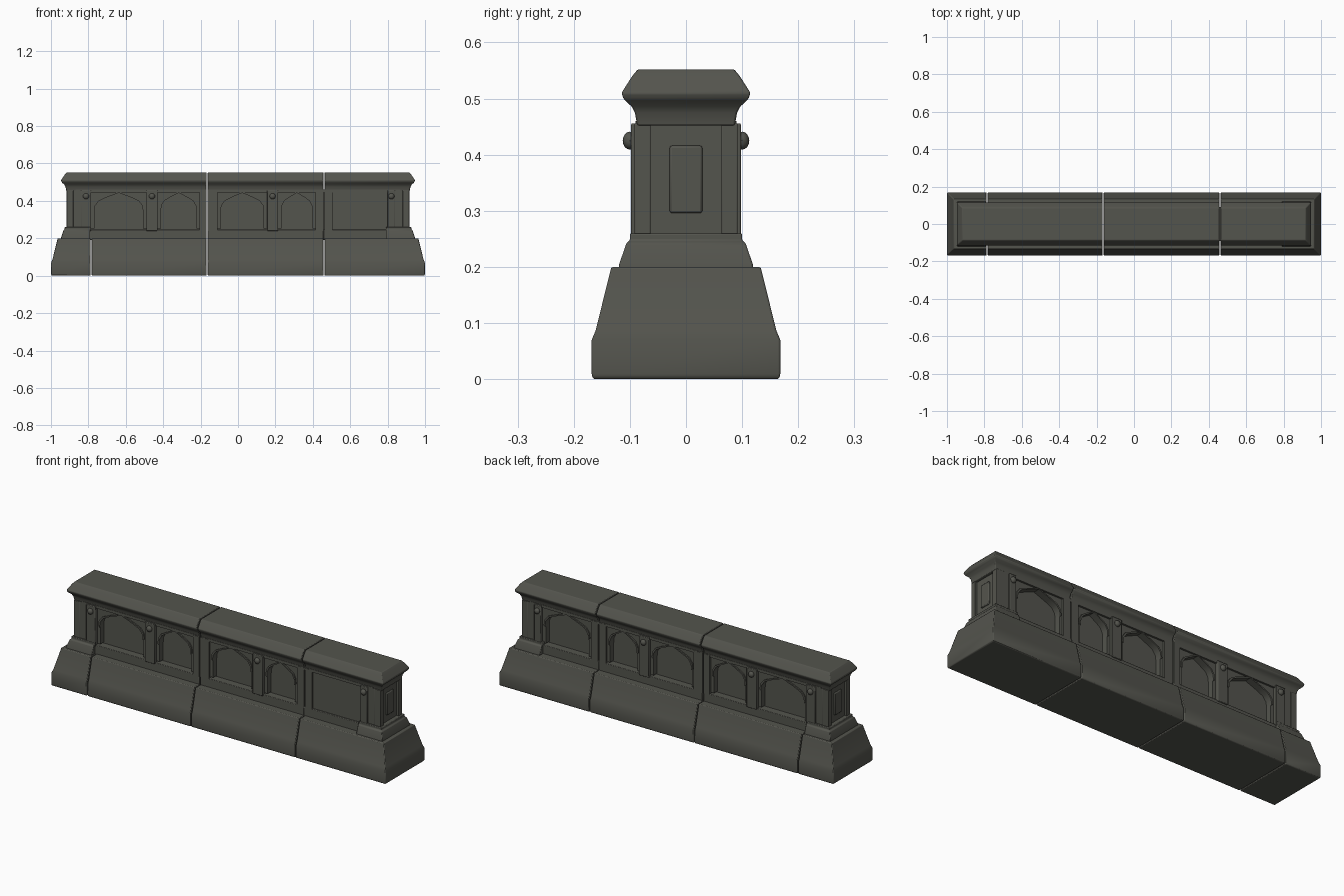
import bpy, bmesh, math

if "Cube" in bpy.data.objects:
    bpy.data.objects.remove(bpy.data.objects["Cube"])

stone = bpy.data.materials.new("dark grey stone")
stone.diffuse_color = (0.088, 0.089, 0.075, 1)
stone.use_nodes = True
stone.node_tree.nodes["Principled BSDF"].inputs["Base Color"].default_value = stone.diffuse_color


def finish(name, bm, bevel=0.0):
    bmesh.ops.recalc_face_normals(bm, faces=bm.faces)
    me = bpy.data.meshes.new(name)
    bm.to_mesh(me)
    bm.free()
    me.materials.append(stone)
    ob = bpy.data.objects.new(name, me)
    bpy.context.collection.objects.link(ob)
    if bevel:
        m = ob.modifiers.new("soft edges", 'BEVEL')
        m.width, m.segments, m.limit_method = bevel, 2, 'ANGLE'
        m.angle_limit = math.radians(25)
    bpy.ops.object.select_all(action='DESELECT')
    bpy.context.view_layer.objects.active = ob
    ob.select_set(True)
    bpy.ops.object.shade_smooth_by_angle(angle=math.radians(35))
    return ob


def stack(name, rings, bevel=0.004):
    """Stacked rectangles: (z, x left, x right, half depth)."""
    bm = bmesh.new()
    loops = [[bm.verts.new(p) for p in ((a, -h, z), (b, -h, z), (b, h, z), (a, h, z))]
             for z, a, b, h in rings]
    for lo, hi in zip(loops, loops[1:]):
        for i in range(4):
            j = (i + 1) % 4
            bm.faces.new((lo[i], lo[j], hi[j], hi[i]))
    bm.faces.new(loops[0])
    bm.faces.new(loops[-1])
    return finish(name, bm, bevel)


def course(name, profile, seams, gap=0.003, bevel=0.004):
    """Row of blocks with the same profile, end faces sloped like the sides."""
    cuts = [None] + seams + [None]
    for i, (a, b) in enumerate(zip(cuts, cuts[1:])):
        rings = [(z, -(h + 0.831) if a is None else a + gap,
                  h + 0.831 if b is None else b - gap, h) for h, z in profile]
        stack(f"{name}_{i + 1}", rings, bevel)


def box(name, x0, x1, y0, y1, z0, z1, bevel=0.0):
    bm = bmesh.new()
    bmesh.ops.create_cube(bm, size=1)
    for v in bm.verts:
        v.co = ((x0 + x1) / 2 + v.co.x * (x1 - x0), (y0 + y1) / 2 + v.co.y * (y1 - y0),
                (z0 + z1) / 2 + v.co.z * (z1 - z0))
    return finish(name, bm, bevel)


def plate(name, pts, y0, y1):
    """Outline in x, z extruded along y."""
    bm = bmesh.new()
    f = bm.faces.new([bm.verts.new((x, y0, z)) for x, z in pts])
    r = bmesh.ops.extrude_face_region(bm, geom=[f])
    for v in r["geom"]:
        if isinstance(v, bmesh.types.BMVert):
            v.co.y = y1
    return finish(name, bm)


# foot blocks
course("foot_block", [(0.165, 0), (0.168, 0.006), (0.168, 0.07), (0.161, 0.087), (0.133, 0.2)],
       [-0.785, -0.165, 0.46])

# coping stones
course("coping", [(0.087, 0.452), (0.091, 0.475), (0.097, 0.486), (0.111, 0.499),
                  (0.115, 0.51), (0.096, 0.54), (0.086, 0.552)], [-0.165, 0.46], bevel=0.003)

# solid core behind the windows, and rails above and below
for i, (a, b) in enumerate(((-0.87, -0.168), (-0.162, 0.457), (0.457, 0.87))):
    box(f"wall_core_{i}", a, b, -0.05, 0.05, 0.19, 0.46)
    box(f"lower_rail_{i}", a, b, -0.091, 0.091, 0.19, 0.247, 0.003)
    box(f"upper_rail_{i}", a, b, -0.09, 0.09, 0.445, 0.46)

# end posts with plinth, framed recess and raised tablet
for s in (-1, 1):
    def ends(a, b):
        return sorted((s * a, s * b))
    stack("post_plinth", [(z, *ends(0.79, h + 0.827), h) for h, z in
                          ((0.12, 0.195), (0.119, 0.205), (0.106, 0.243), (0.1, 0.247), (0.1, 0.26))], 0.003)
    box("end_post", *ends(0.80, 0.904), -0.09, 0.09, 0.25, 0.456)
    for t in (-1, 1):
        box("end_frame_side", *ends(0.88, 0.916), *sorted((t * 0.063, t * 0.092)), 0.25, 0.456, 0.002)
    box("end_tablet", *ends(0.89, 0.912), -0.029, 0.029, 0.296, 0.416, 0.004)

windows = [(-0.785, -0.49), (-0.43, -0.205), (-0.11, 0.155), (0.215, 0.415), (0.505, 0.80)]
plain = [(-0.205, -0.168), (-0.162, -0.11), (0.415, 0.457), (0.463, 0.505)]
pilasters = [(-0.84, -0.785), (-0.49, -0.43), (0.155, 0.215), (0.80, 0.84)]
half_arch = [(1, 0.345), (0.97, 0.375), (0.82, 0.400), (0.55, 0.416), (0.25, 0.431), (0, 0.443)]
arch = half_arch + [(-x, z) for x, z in reversed(half_arch[:-1])]

for s in (-1, 1):
    def side(a, b):
        return sorted((s * a, s * b))
    # plain uprights beside the joints
    for a, b in plain:
        box("upright", a, b, *side(0.04, 0.091), 0.24, 0.456)
    # pilasters with studs
    for a, b in pilasters:
        box("pilaster", a, b, *side(0.04, 0.098), 0.24, 0.456, 0.003)
        x = (a + b) / 2
        bm = bmesh.new()
        bmesh.ops.create_uvsphere(bm, u_segments=12, v_segments=8, radius=0.016)
        for v in bm.verts:
            v.co = (x + v.co.x, s * 0.1 + v.co.y * 0.8, 0.425 + v.co.z)
        finish("stud", bm)
    # arched window surrounds
    for i, (a, b) in enumerate(windows):
        if i == 4 and s < 0:
            box("blind_panel", a, b, *side(0.04, 0.082), 0.24, 0.456)
            continue
        c, w = (a + b) / 2, (b - a) / 2
        r = w - 0.018
        low = 0.252
        curve = [(c + x * r, z) for x, z in arch]
        plate("window_surround", [(a, low), (a, 0.456), (b, 0.456), (b, low), (c + r, low)]
              + curve + [(c - r, low)], s * 0.04, s * 0.08)
        # raised moulding along the arch
        outer = [(c + x * (r + 0.008), z + 0.006) for x, z in arch]
        plate("arch_moulding", curve + outer[::-1], s * 0.07, s * 0.087)
